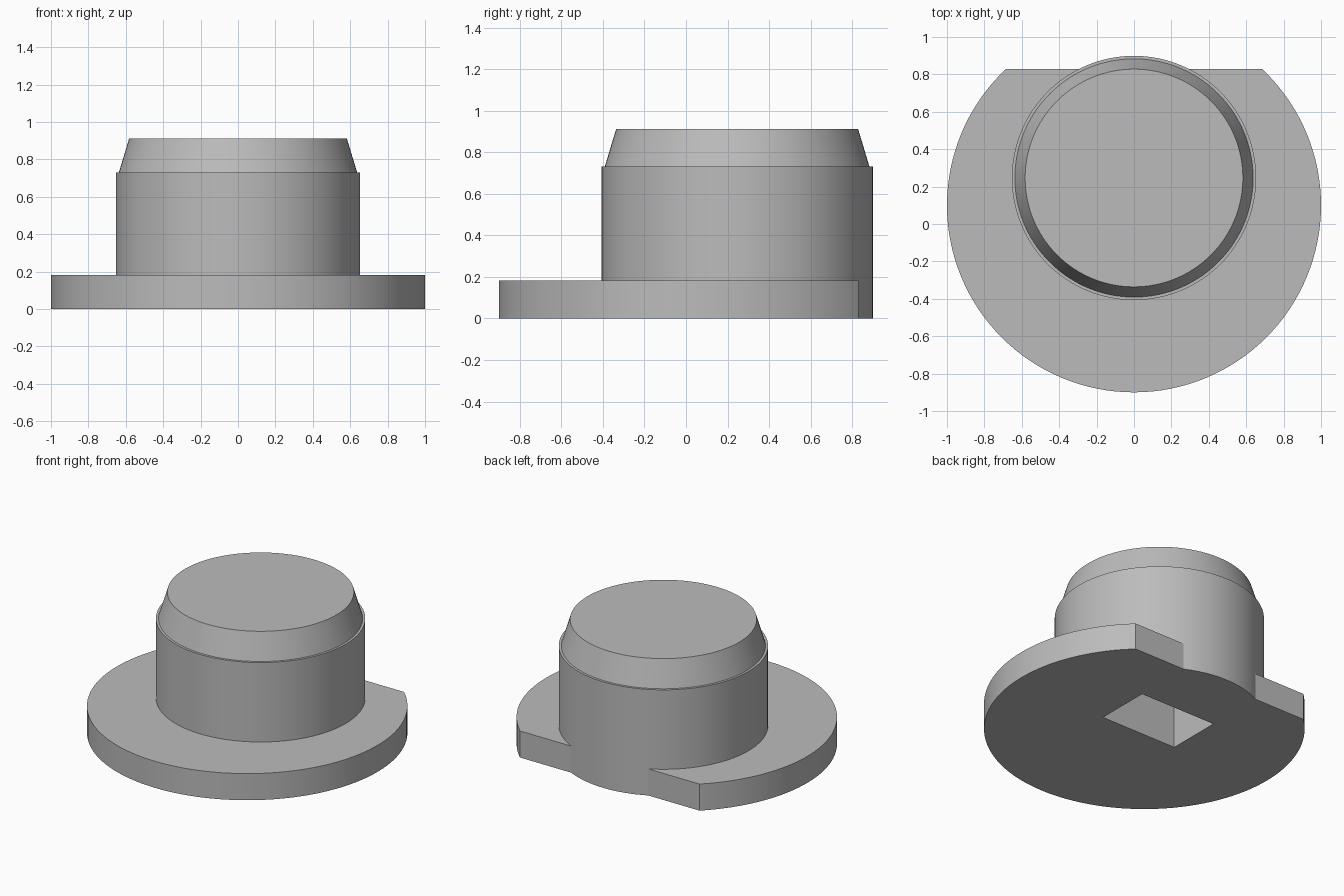
import bpy
import bmesh
import math

default_cube = bpy.data.objects.get("Cube")
if default_cube:
    bpy.data.objects.remove(default_cube, do_unlink=True)

SEGMENTS = 128

grey = bpy.data.materials.new("plain_grey")
grey.use_nodes = True
colour = (0.5, 0.5, 0.5, 1)
grey.diffuse_color = colour
grey.node_tree.nodes["Principled BSDF"].inputs["Base Color"].default_value = colour


def finish(name, bm):
    bmesh.ops.recalc_face_normals(bm, faces=bm.faces)
    mesh = bpy.data.meshes.new(name)
    bm.to_mesh(mesh)
    bm.free()
    mesh.materials.append(grey)
    obj = bpy.data.objects.new(name, mesh)
    bpy.context.collection.objects.link(obj)
    return obj


def turned(name, profile, centre_y):
    """Solid of revolution from (radius, height) pairs, capped at both ends."""
    bm = bmesh.new()
    rings = []
    for radius, z in profile:
        angles = [math.tau * i / SEGMENTS for i in range(SEGMENTS)]
        rings.append([bm.verts.new((radius * math.cos(a), centre_y + radius * math.sin(a), z))
                      for a in angles])
    for low, high in zip(rings, rings[1:]):
        for i in range(SEGMENTS):
            j = (i + 1) % SEGMENTS
            bm.faces.new((low[i], low[j], high[j], high[i]))
    bm.faces.new(rings[0][::-1])
    bm.faces.new(rings[-1])
    return finish(name, bm)


def box(name, low, high):
    bm = bmesh.new()
    bmesh.ops.create_cube(bm, size=1)
    for v in bm.verts:
        v.co = [l if c < 0 else h for c, l, h in zip(v.co, low, high)]
    return finish(name, bm)


def combine(target, tool, operation):
    """Apply a boolean and remove the tool object."""
    mod = target.modifiers.new(operation.lower(), 'BOOLEAN')
    mod.operation = operation
    mod.solver = 'EXACT'
    mod.object = tool
    bpy.context.view_layer.objects.active = target
    bpy.ops.object.modifier_apply(modifier=mod.name)
    bpy.data.objects.remove(tool, do_unlink=True)


# Round flange with a flat at the back
flanged_plug = turned("flanged_plug", [(1, 0), (1, 0.183)], 0.1)
combine(flanged_plug, box("flat_cutter", (-2, 0.83, -1), (2, 2, 1)), 'DIFFERENCE')

# Off-centre boss with a small step and tapered tip, running past the flat
boss = turned("boss", [(0.653, 0), (0.653, 0.73), (0.637, 0.73), (0.582, 0.912)], 0.246)
combine(flanged_plug, boss, 'UNION')

# Rectangular blind socket in the underside
socket = box("socket_cutter", (-0.29, 0.045, -0.5), (0.29, 0.425, 0.55))
combine(flanged_plug, socket, 'DIFFERENCE')

# Smooth round walls, crisp rims
bpy.ops.object.select_all(action='DESELECT')
flanged_plug.select_set(True)
bpy.context.view_layer.objects.active = flanged_plug
bpy.ops.object.shade_smooth_by_angle(angle=math.radians(12))
